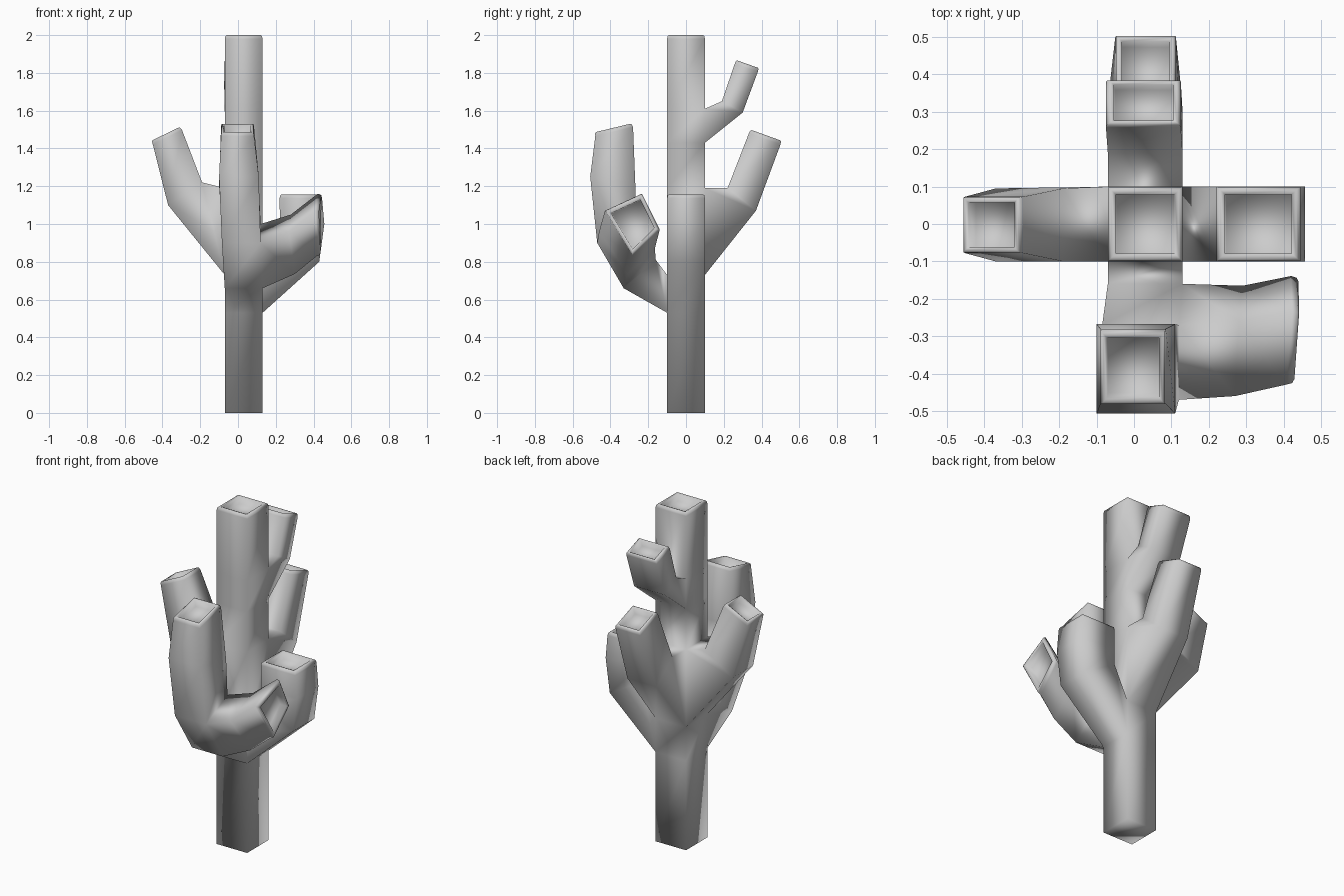
import bpy, bmesh
from mathutils import Vector

if "Cube" in bpy.data.objects:
    bpy.data.objects.remove(bpy.data.objects["Cube"])

bm = bmesh.new()


def ring(pts):
    return [bm.verts.new(p) for p in pts]


def bridge(a, b):
    for j in range(4):
        k = (j + 1) % 4
        bm.faces.new((a[j], a[k], b[k], b[j]))


def open_face(verts):
    bm.faces.remove(bm.faces.get(verts))


def grow(start, sections):
    """Loft from an open square through the sections, ending in a hollowed tip."""
    rings = [start]
    for s in sections[:-1]:
        rings.append(ring(s))
        bridge(rings[-2], rings[-1])
    end = [Vector(p) for p in sections[-1]]
    c = sum(end, Vector()) / 4
    n = (end[2] - end[0]).cross(end[3] - end[1]).normalized()
    # rounded shoulder, flat rim, then recessed floor
    for scale, drop in ((1, .02), (.97, .005), (.9, 0), (.79, .004), (.77, .045)):
        rings.append(ring([c + (p - c) * scale - n * drop for p in end]))
        bridge(rings[-2], rings[-1])
    bm.faces.new(rings[-1])
    return rings


def section(side, lo, hi, wa, wb):
    """Square section of a branch leaving the trunk on side 0 front, 1 right, 2 back, 3 left."""
    out = []
    for (d, z), w in ((lo, wa), (lo, wb), (hi, wb), (hi, wa)):
        x, y = ((w, -d), (d, w), (w, d), (-d, w))[side]
        out.append((x, y, z))
    return out


# Trunk
levels = (0, .53, .73, 1.19, 1.43, 1.61, 2)
sq = ((-.07, -.1), (.13, -.1), (.13, .1), (-.07, .1))
trunk_sections = [[(x, y, z) for x, y in sq] for z in levels]
base = ring(trunk_sections[0])
bm.faces.new(base[::-1])
trunk = grow(base, trunk_sections[1:])


def branch(side, level, *secs):
    a, b, k = trunk[level], trunk[level + 1], (side + 1) % 4
    start = [a[side], a[k], b[k], b[side]]
    open_face(start)
    return grow(start, [section(side, *s) for s in secs])


# Left branch
branch(3, 2, ((.37, 1.10), (.19, 1.22), .095, -.1),
       ((.46, 1.44), (.305, 1.515), .073, -.078))
# Lower back branch
branch(2, 2, ((.37, 1.07), (.22, 1.19), .125, -.065),
       ((.507, 1.44), (.34, 1.50), .112, -.05))
# Upper back branch
branch(2, 4, ((.30, 1.59), (.19, 1.65), .13, -.07),
       ((.387, 1.825), (.265, 1.868), .125, -.075))
# Right branch
branch(1, 1, ((.43, .80), (.22, .92), -.1, .1),
       ((.457, 1.0), (.222, 1.02), -.1, .1),
       ((.445, 1.157), (.22, 1.157), -.1, .1))
# Front branch
front = branch(0, 1, ((.33, .66), (.16, .81), -.07, .13),
               ((.47, .90), (.27, 1.0), -.085, .12),
               ((.507, 1.25), (.268, 1.2), -.1, .11),
               ((.485, 1.485), (.285, 1.533), -.09, .085))
# Side shoot of the front branch
r1, r2 = front[1], front[2]
start = [r1[1], r1[2], r2[2], r2[1]]
open_face(start)
grow(start, [
    [(.30, -.31, .735), (.29, -.165, .87), (.28, -.26, 1.05), (.27, -.46, .96)],
    [(.437, -.285, .83), (.44, -.14, .97), (.442, -.235, 1.16), (.428, -.43, 1.07)],
])

for f in bm.faces:
    f.smooth = True
me = bpy.data.meshes.new("branching_trunk")
bm.to_mesh(me)
bm.free()
ob = bpy.data.objects.new("branching_trunk", me)
bpy.context.collection.objects.link(ob)
